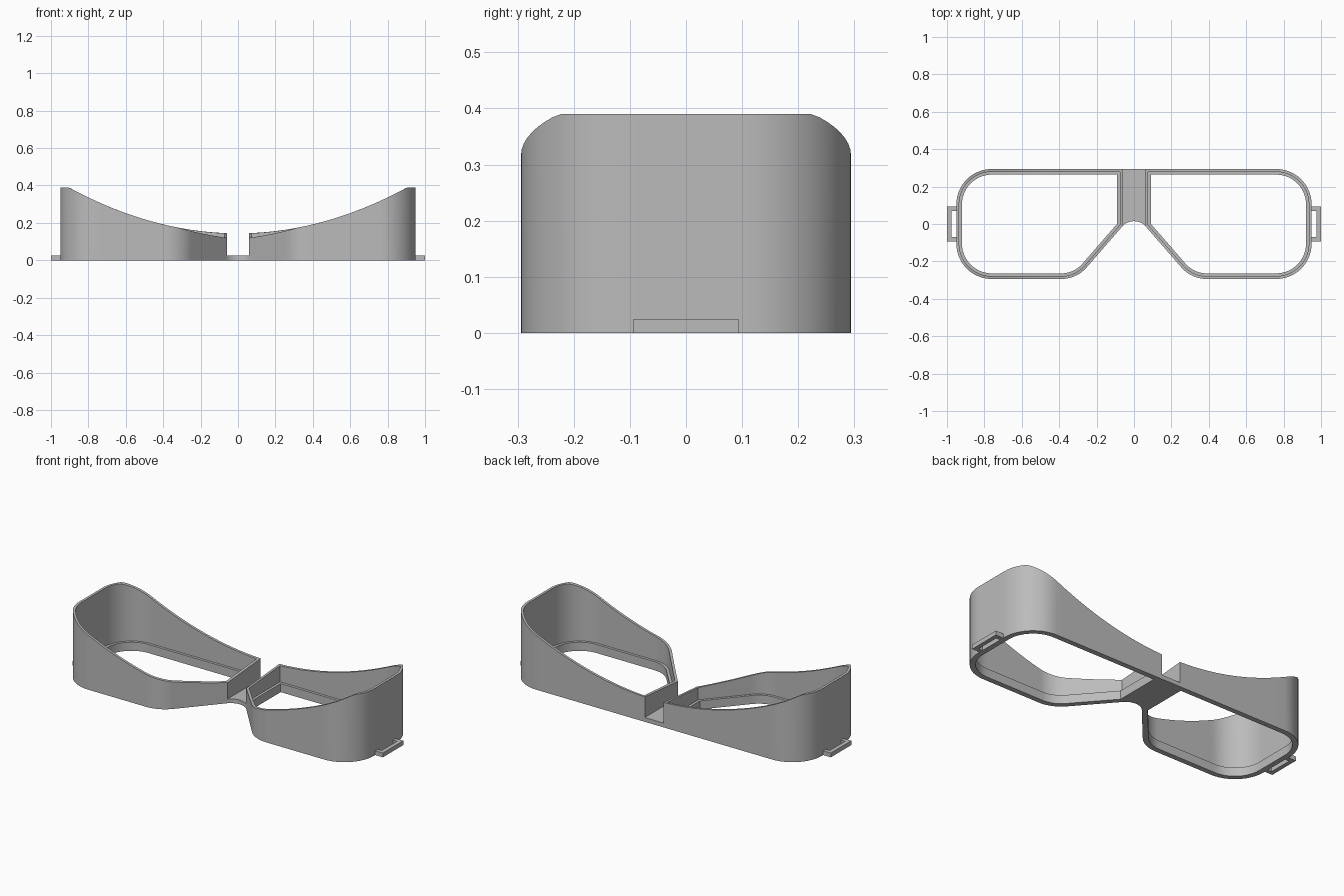
import bpy, bmesh, math
from mathutils import Vector

if "Cube" in bpy.data.objects:
    bpy.data.objects.remove(bpy.data.objects["Cube"])

grey = bpy.data.materials.new("plain grey")
grey.diffuse_color = (0.5, 0.5, 0.5, 1)
grey.use_nodes = True
grey.node_tree.nodes["Principled BSDF"].inputs["Base Color"].default_value = grey.diffuse_color

# Lens frame outline (right side, counter-clockwise) and fillet radius per corner
CORNERS = [Vector(p) for p in [(0.06, 0.294), (0.06, -0.01), (0.307, -0.294), (0.95, -0.294), (0.95, 0.294)]]
RADII = [0, 0, 0.18, 0.19, 0.19]
ARC, STRAIGHT = 14, 14


def inset_corners(d):
    """Corners of the outline moved inwards by d."""
    out, n = [], len(CORNERS)
    for i, p in enumerate(CORNERS):
        a = (p - CORNERS[i - 1]).normalized()
        b = (CORNERS[(i + 1) % n] - p).normalized()
        na, nb = Vector((-a.y, a.x)), Vector((-b.y, b.x))
        out.append(p + (na + nb) * d / (1 + na.dot(nb)))
    return out


def outline(d):
    """Filleted, subdivided outline inset by d; same point count for every d."""
    pts, n = inset_corners(d), len(CORNERS)
    arcs = []
    for i, p in enumerate(pts):
        if RADII[i] == 0:
            arcs.append([p])
            continue
        r = RADII[i] - d
        a = (p - pts[i - 1]).normalized()
        b = (pts[(i + 1) % n] - p).normalized()
        turn = math.acos(a.dot(b))
        centre = p - a * r * math.tan(turn / 2) + Vector((-a.y, a.x)) * r
        start = math.atan2(-a.x, a.y)
        arcs.append([centre + r * Vector((math.cos(start + turn * k / ARC), math.sin(start + turn * k / ARC)))
                     for k in range(ARC + 1)])
    ring = []
    for i, arc in enumerate(arcs):
        end = arcs[(i + 1) % n][0]
        ring += arc + [arc[-1].lerp(end, k / STRAIGHT) for k in range(1, STRAIGHT)]
    return ring


def rim_height(p):
    """Face-hugging rim: rises outwards, dips towards the nose."""
    dip = max(0, min(1, (0.32 - p.x) / 0.26)) * max(0, min(1, (0.294 - p.y) / 0.3))
    return min(0.39, 0.144 + 0.3 * p.x ** 2) - 0.025 * dip


def finish(bm, name, mirrored):
    bmesh.ops.recalc_face_normals(bm, faces=bm.faces)
    mesh = bpy.data.meshes.new(name)
    bm.to_mesh(mesh)
    bm.free()
    mesh.materials.append(grey)
    obj = bpy.data.objects.new(name, mesh)
    bpy.context.collection.objects.link(obj)
    bpy.ops.object.select_all(action='DESELECT')
    obj.select_set(True)
    bpy.context.view_layer.objects.active = obj
    bpy.ops.object.shade_smooth_by_angle(angle=math.radians(30))
    if mirrored:
        obj.modifiers.new("mirror", 'MIRROR')


def prism(points, height, name, mirrored=False):
    bm = bmesh.new()
    face = bm.faces.new([bm.verts.new((x, y, 0)) for x, y in points])
    top = bmesh.ops.extrude_face_region(bm, geom=[face])
    bmesh.ops.translate(bm, vec=(0, 0, height), verts=[v for v in top['geom'] if isinstance(v, bmesh.types.BMVert)])
    finish(bm, name, mirrored)


# Lens frames: thin wall with a lens ledge at the bottom
LEDGE = 0.05
bm = bmesh.new()
rings = []
for d, z in [(0, 0), (0, None), (0.015, None), (0.015, LEDGE), (0.03, LEDGE), (0.03, 0)]:
    rings.append([bm.verts.new((p.x, p.y, rim_height(p) if z is None else z)) for p in outline(d)])
for k, ring in enumerate(rings):
    nxt = rings[(k + 1) % len(rings)]
    for i in range(len(ring)):
        j = (i + 1) % len(ring)
        bm.faces.new((ring[i], ring[j], nxt[j], nxt[i]))
finish(bm, "lens_frame", True)

# Nose bridge: flat plate with an arched front edge
R = 0.0845
half = math.asin(0.06 / R)
arch = [(R * math.sin(half * k / 8), 0.015 - R + R * math.cos(half * k / 8)) for k in range(-8, 9)]
prism(arch + [(0.06, 0.294), (-0.06, 0.294)], 0.025, "nose_bridge")

# Strap loops on the outer sides
prism([(0.95, -0.094), (1, -0.094), (1, 0.094), (0.95, 0.094),
       (0.95, 0.07), (0.976, 0.07), (0.976, -0.07), (0.95, -0.07)], 0.025, "strap_loop", True)
